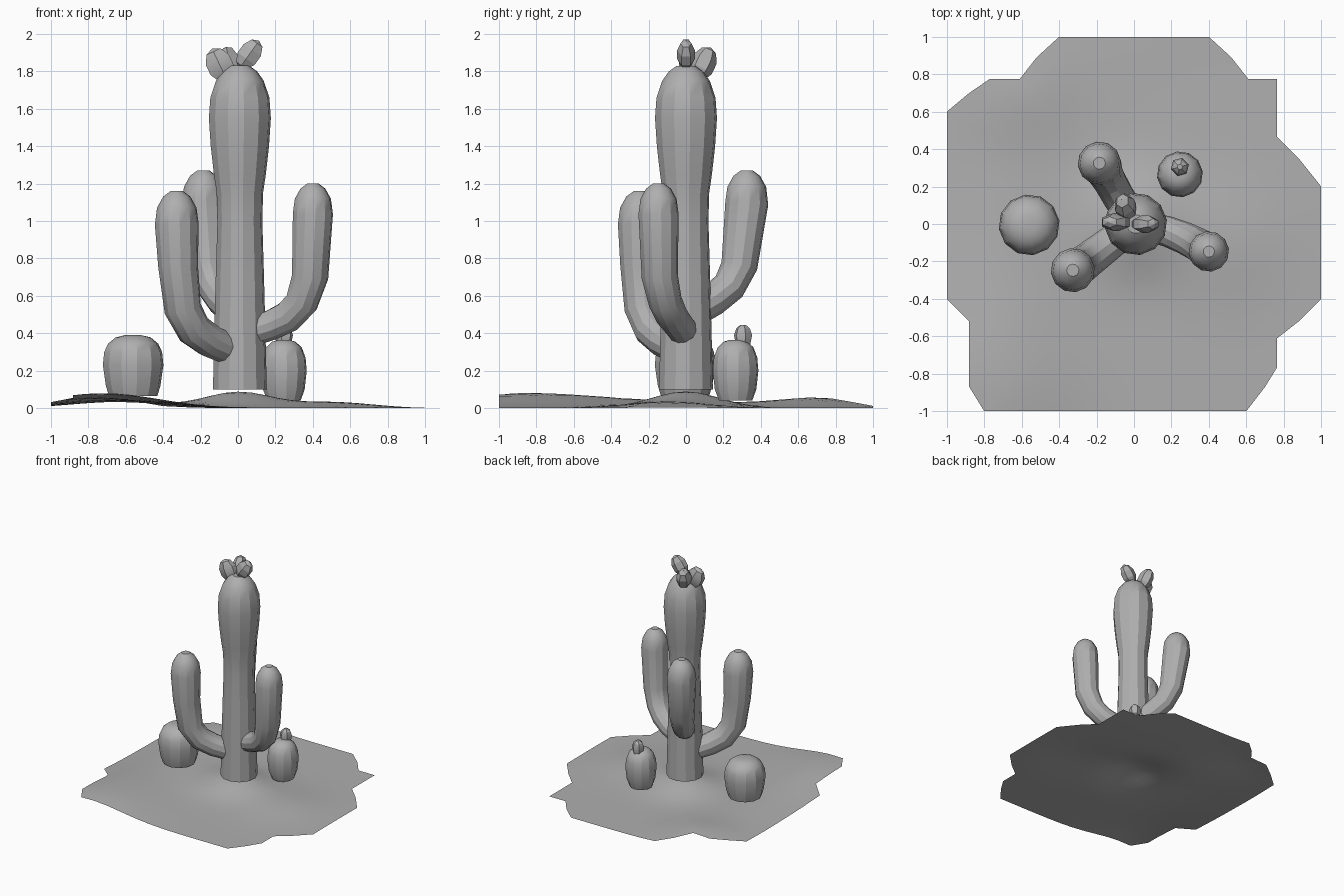
import bpy, bmesh, math
from mathutils import Vector

cube = bpy.data.objects.get("Cube")
if cube:
    bpy.data.objects.remove(cube)

grey = bpy.data.materials.new("plain_grey")
grey.use_nodes = True
colour = (0.43, 0.43, 0.43, 1)
grey.diffuse_color = colour
grey.node_tree.nodes["Principled BSDF"].inputs["Base Color"].default_value = colour


def finish(name, bm, sharp_angle):
    bmesh.ops.recalc_face_normals(bm, faces=bm.faces)
    mesh = bpy.data.meshes.new(name)
    for f in bm.faces:
        f.smooth = True
    bm.to_mesh(mesh)
    bm.free()
    mesh.set_sharp_from_angle(angle=math.radians(sharp_angle))
    mesh.materials.append(grey)
    ob = bpy.data.objects.new(name, mesh)
    bpy.context.collection.objects.link(ob)
    return ob


def tube(name, path, sides=12):
    """Sweep a polygon along (x, y, z, radius) points and close both ends."""
    bm = bmesh.new()
    pts = [Vector(p[:3]) for p in path]
    rings = []
    for i, p in enumerate(pts):
        tangent = pts[min(i + 1, len(pts) - 1)] - pts[max(i - 1, 0)]
        turn = Vector((0, 0, 1)).rotation_difference(tangent)
        ring = []
        for k in range(sides):
            a = math.tau * (k + 0.25) / sides
            ring.append(bm.verts.new(p + turn @ Vector((math.cos(a), math.sin(a), 0)) * path[i][3]))
        rings.append(ring)
    for low, high in zip(rings, rings[1:]):
        for k in range(sides):
            n = (k + 1) % sides
            bm.faces.new((low[k], low[n], high[n], high[k]))
    bm.faces.new(rings[0])
    bm.faces.new(rings[-1])
    return finish(name, bm, 27)


def upright(name, x, y, profile, sides=12):
    return tube(name, [(x, y, z, r) for z, r in profile], sides)


def arm(name, bend, x, y, top, r):
    """Curved elbow followed by a straight column with a domed tip."""
    dome = [(x, y, top - d * r, r * s) for d, s in ((1.5, 1), (0.75, 0.9), (0.25, 0.62), (0, 0.28))]
    tube(name, bend + dome)


# Sand sheet: rings of a star-shaped outline, raised by soft mounds
outline = [(-.4, 1), (.4, 1), (.52, .89), (.61, .775), (.765, .775), (.765, .465),
           (.88, .35), (1, .2), (1, -.4), (.88, -.52), (.765, -.61), (.765, -.765),
           (.7, -.87), (.6, -1), (-.8, -1), (-.88, -.87), (-.88, -.52), (-1, -.4),
           (-1, .6), (-.88, .7), (-.77, .775), (-.61, .775), (-.52, .89)]
mounds = [(0, 0, .085, .18), (-.72, -.9, .075, .3), (-.72, -.4, .035, .25),
          (-.65, .7, .055, .22), (.5, -.1, .033, .22), (-.65, .1, .03, .25)]


def sand_height(x, y):
    h = sum(z * math.exp(-((x - a) ** 2 + (y - b) ** 2) / (2 * s * s)) for a, b, z, s in mounds)
    return min(h, 0.09)


rim = []
for a, b in zip(outline, outline[1:] + outline[:1]):
    a, b = Vector(a), Vector(b)
    steps = max(1, round((b - a).length / 0.13))
    rim += [a.lerp(b, i / steps) for i in range(steps)]
bm = bmesh.new()
centre = bm.verts.new((0, 0, sand_height(0, 0)))
inner = None
RINGS = 14
for j in range(1, RINGS + 1):
    ring = []
    for p in rim:
        x, y = p * (j / RINGS)
        ring.append(bm.verts.new((x, y, sand_height(x, y))))
    for k in range(len(ring)):
        n = (k + 1) % len(ring)
        if inner:
            bm.faces.new((inner[k], ring[k], ring[n], inner[n]))
        else:
            bm.faces.new((centre, ring[k], ring[n]))
    inner = ring
sand = finish("sand_ground", bm, 60)
if sand.data.polygons[0].normal.z < 0:
    sand.data.flip_normals()

# Main trunk
upright("cactus_trunk", .01, 0, [
    (.1, .145), (.4, .138), (.7, .13), (1, .121), (1.15, .125), (1.25, .14),
    (1.4, .157), (1.55, .167), (1.66, .159), (1.75, .128), (1.8, .092), (1.83, .05)])

# Three arms
arm("right_arm", [(-.06, -.05, .32, .085), (-.15, -.12, .36, .09), (-.235, -.185, .42, .095),
                  (-.295, -.23, .53, .1), (-.32, -.245, .76, .107)], -.327, -.247, 1.16, .118)
arm("left_arm", [(.06, -.01, .405, .08), (.18, -.04, .445, .082), (.27, -.075, .49, .086),
                 (.34, -.11, .565, .09), (.385, -.14, .7, .098)], .4, -.147, 1.2, .108)
arm("back_arm", [(-.02, .05, .52, .085), (-.08, .14, .575, .087), (-.13, .23, .65, .09),
                 (-.16, .285, .76, .098)], -.185, .325, 1.27, .116)

# Small round cacti
upright("barrel_cactus", -.56, -.005, [
    (.065, .13), (.12, .147), (.23, .163), (.3, .156), (.345, .135), (.378, .095), (.39, .045)])
upright("small_cactus", .245, .265, [
    (.04, .09), (.1, .112), (.2, .123), (.27, .117), (.325, .096), (.355, .063), (.365, .03)])
upright("small_bud", .245, .305, [(.34, .04), (.39, .05), (.425, .038), (.445, .015)], 6)


# Broad, flattened flower petals on the trunk top
def petal(name, position, direction, half_sizes):
    bm = bmesh.new()
    bmesh.ops.create_uvsphere(bm, u_segments=6, v_segments=5, radius=1)
    bmesh.ops.scale(bm, vec=half_sizes, verts=bm.verts)
    turn = Vector((0, 0, 1)).rotation_difference(Vector(direction))
    for v in bm.verts:
        v.co = turn @ v.co + Vector(position)
    finish(name, bm, 20)


petal("left_petal", (.06, 0, 1.89), (.5, 0, .7), (.068, .05, .09))
petal("right_petal", (-.098, .01, 1.835), (-.4, 0, .85), (.082, .05, .095))
petal("back_petal", (-.045, .09, 1.84), (-.2, .4, .85), (.06, .07, .1))
